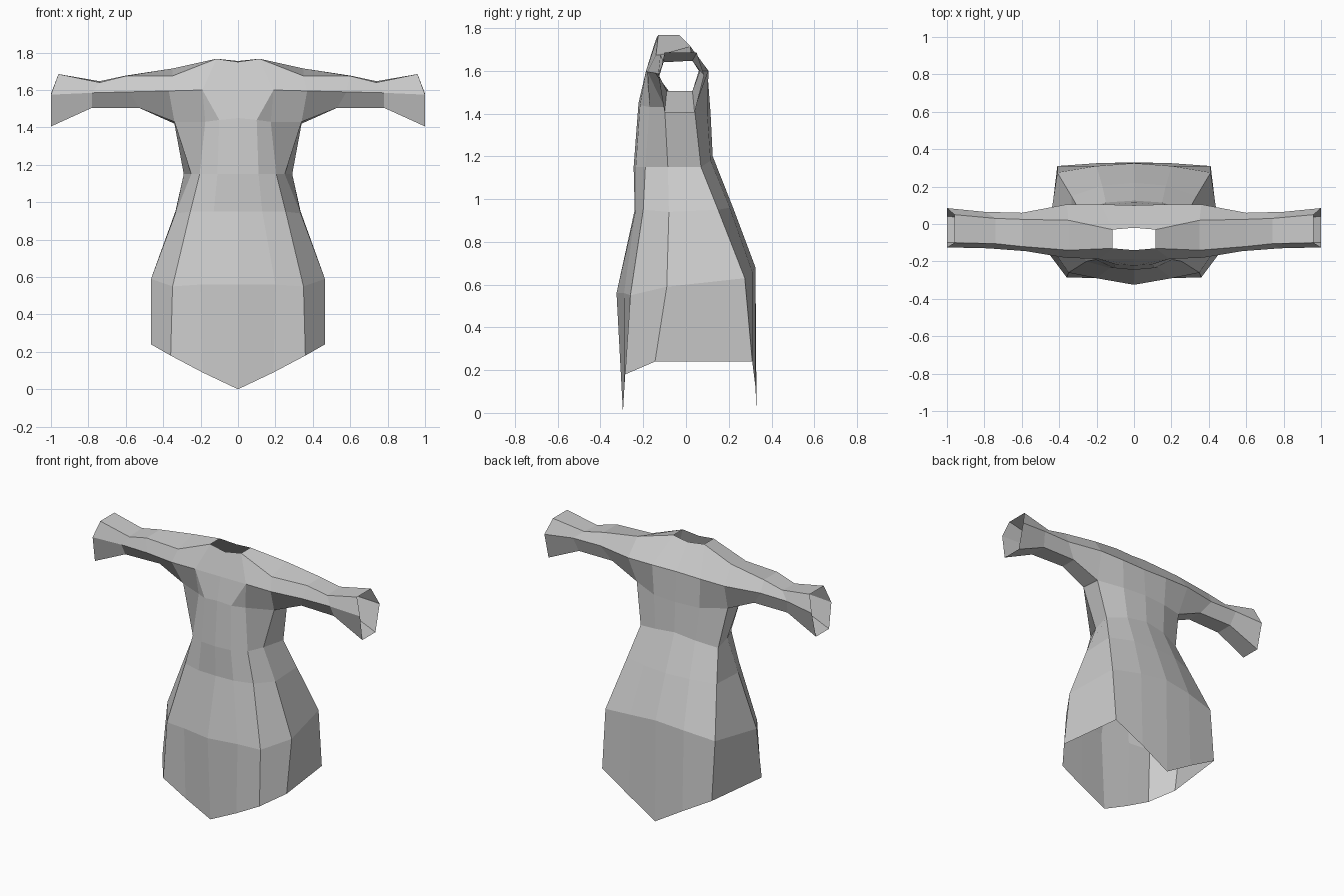
import bpy
import bmesh

cube = bpy.data.objects.get("Cube")
if cube:
    bpy.data.objects.remove(cube, do_unlink=True)

# One plain grey cloth
cloth = bpy.data.materials.new("grey_cloth")
cloth.use_nodes = True
cloth.diffuse_color = (0.6, 0.6, 0.6, 1)
bsdf = cloth.node_tree.nodes["Principled BSDF"]
bsdf.inputs["Base Color"].default_value = (0.6, 0.6, 0.6, 1)
bsdf.inputs["Roughness"].default_value = 0.9


def make_part(name, polygons):
    """Weld the left-half polygons into a flat-shaded shell and mirror it."""
    bm = bmesh.new()
    found = {}
    for poly in polygons:
        verts = []
        for p in poly:
            if p not in found:
                found[p] = bm.verts.new(p)
            verts.append(found[p])
        bm.faces.new(verts)
    mesh = bpy.data.meshes.new(name)
    bm.to_mesh(mesh)
    bm.free()
    mesh.materials.append(cloth)
    obj = bpy.data.objects.new(name, mesh)
    bpy.context.collection.objects.link(obj)
    mirror = obj.modifiers.new("mirror", 'MIRROR')
    mirror.use_clip = True
    mirror.merge_threshold = 0.001
    return obj


def loft(rows, closed=False):
    """Quads between neighbouring rows of points."""
    n = len(rows[0])
    quads = []
    for a, b in zip(rows, rows[1:]):
        for i in range(n if closed else n - 1):
            j = (i + 1) % n
            quads.append((a[i], a[j], b[j], b[i]))
    return quads


# Body rows from hem to chest, each running front centre -> side -> back centre
body = [
    [(0, -.295, 0), (.19, -.29, .09), (.36, -.285, .18), (.465, -.145, .24),
     (.41, .31, .24), (.2, .325, .12), (0, .33, 0)],
    [(0, -.325, .56), (.2, -.29, .56), (.35, -.26, .55), (.465, -.09, .59),
     (.41, .275, .63), (.2, .31, .66), (0, .325, .68)],
    [(0, -.24, .95), (.13, -.235, .95), (.255, -.20, .95), (.335, -.08, .94),
     (.335, .15, .95), (.17, .205, .96), (0, .22, .96)],
    [(0, -.245, 1.15), (.11, -.235, 1.15), (.205, -.19, 1.15), (.25, -.085, 1.15),
     (.29, .07, 1.15), (.15, .115, 1.18), (0, .125, 1.2)],
    [(0, -.222, 1.45), (.1, -.215, 1.44), (.175, -.17, 1.43), (.34, -.10, 1.43),
     (.34, .04, 1.42), (.17, .1, 1.4), (0, .115, 1.4)],
]
make_part("tunic_body", loft(body))

# Sleeve rings from shoulder to flared, open cuff
sleeve = [
    [(.35, -.14, 1.675), (.37, -.18, 1.595), (.34, -.10, 1.43),
     (.34, .04, 1.42), (.36, .105, 1.6), (.35, .02, 1.715)],
    [(.6, -.12, 1.675), (.58, -.145, 1.59), (.53, -.08, 1.505),
     (.53, .03, 1.505), (.6, .06, 1.6), (.6, .025, 1.677)],
    [(.74, -.105, 1.64), (.78, -.13, 1.585), (.78, -.09, 1.505),
     (.78, .03, 1.505), (.8, .065, 1.6), (.74, .03, 1.647)],
    [(.96, -.1, 1.685), (1, -.125, 1.575), (1, -.1, 1.405),
     (1, .04, 1.405), (1, .085, 1.58), (.96, .05, 1.685)],
]
make_part("sleeves", loft(sleeve, closed=True))

# Shoulder yoke joining chest, sleeves and the open neckline
c0, c1, c2, _, _, c5, c6 = body[-1]
top_front, front, low_front, low_back, back, ridge = sleeve[0]
f0, f1 = (0, -.187, 1.6), (.19, -.187, 1.6)
b0, b1 = (0, .1, 1.6), (.18, .105, 1.6)
n0, n1 = (0, -.14, 1.75), (.115, -.13, 1.767)
n2, n3 = (.115, -.03, 1.767), (0, -.02, 1.755)
make_part("shoulder_yoke", [
    # chest
    (c0, c1, f1, f0), (c1, c2, f1), (c2, low_front, front, f1),
    # collar and shoulder top
    (f0, f1, n1, n0), (f1, front, top_front, n1),
    (n1, top_front, ridge, n2),
    # upper back
    (n2, ridge, back, b1), (n2, b1, b0, n3),
    (b0, b1, c5, c6), (b1, back, low_back, c5),
])
